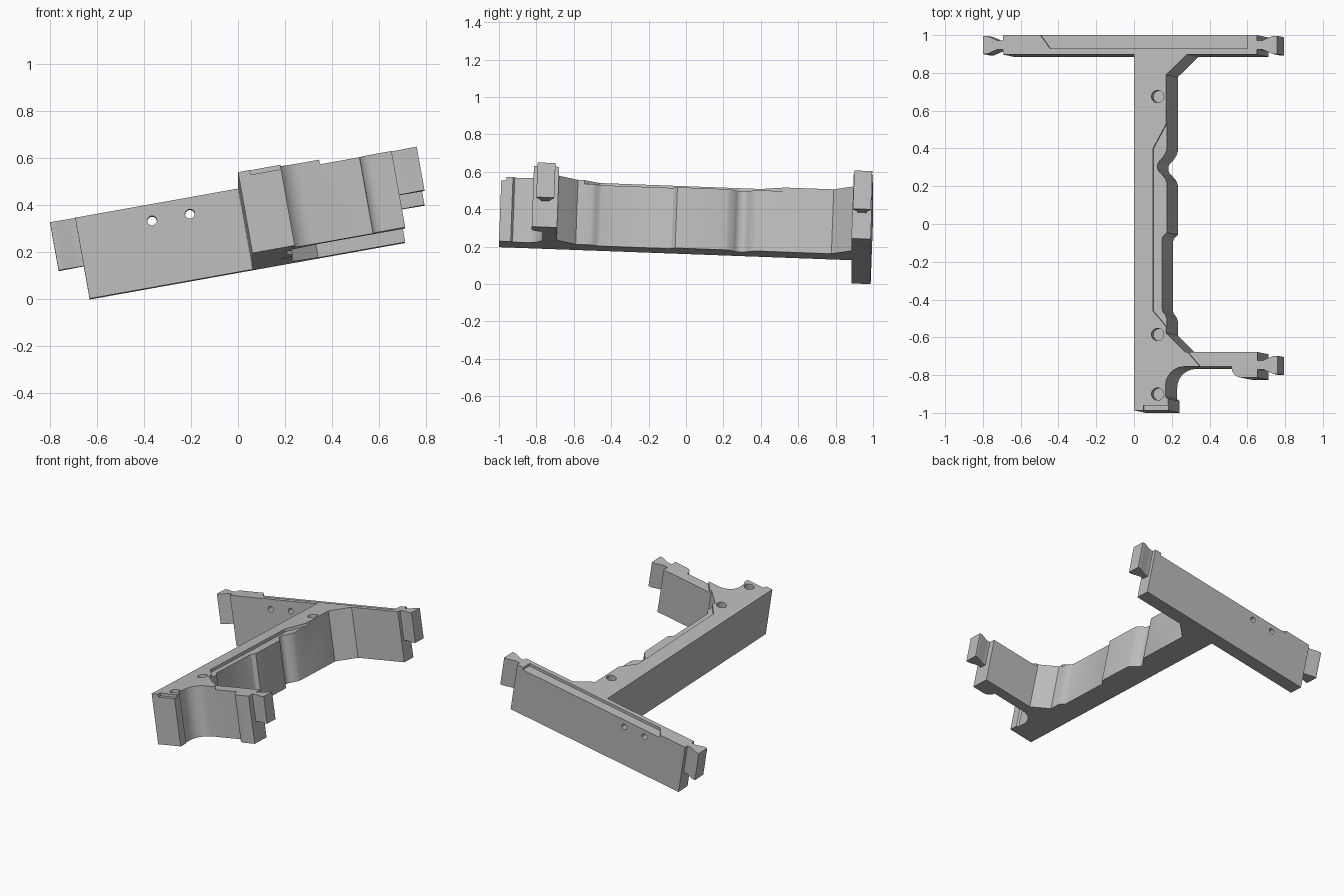
import bpy, bmesh, math
from mathutils import Vector

if "Cube" in bpy.data.objects:
    bpy.data.objects.remove(bpy.data.objects["Cube"])

H = 0.35                                   # depth of the frame
SX, SY, Z0 = 0.179, -0.037, 0.505          # slopes of the tilted top plane
N = Vector((-SX, -SY, 1)).normalized()

grey = bpy.data.materials.new("plain_grey")
grey.diffuse_color = (0.5, 0.5, 0.5, 1)
grey.use_nodes = True
grey.node_tree.nodes["Principled BSDF"].inputs["Base Color"].default_value = grey.diffuse_color


def place(x, y, h):
    """Point under plan position (x, y) of the top plane, at height h above the base."""
    return Vector((x, y, Z0 + SX * x + SY * y)) - N * (H - h)


def solid(name, ring_a, ring_b):
    bm = bmesh.new()
    a = [bm.verts.new(p) for p in ring_a]
    b = [bm.verts.new(p) for p in ring_b]
    bm.faces.new(a)
    bm.faces.new(b[::-1])
    for i in range(len(a)):
        j = (i + 1) % len(a)
        bm.faces.new((a[j], a[i], b[i], b[j]))
    bmesh.ops.recalc_face_normals(bm, faces=bm.faces)
    me = bpy.data.meshes.new(name)
    bm.to_mesh(me)
    bm.free()
    me.materials.append(grey)
    ob = bpy.data.objects.new(name, me)
    bpy.context.collection.objects.link(ob)
    return ob


def prism(name, pts, h0, h1):
    return solid(name, [place(x, y, h0) for x, y in pts], [place(x, y, h1) for x, y in pts])


def arc(cx, cy, r, a0, a1, n=8):
    return [(cx + r * math.cos(math.radians(a0 + (a1 - a0) * i / n)),
             cy + r * math.sin(math.radians(a0 + (a1 - a0) * i / n))) for i in range(n + 1)]


def combine(ob, tool, op):
    m = ob.modifiers.new(op.lower(), 'BOOLEAN')
    m.operation, m.solver, m.object = op, 'EXACT', tool
    bpy.context.view_layer.objects.active = ob
    bpy.ops.object.modifier_apply(modifier=m.name)
    bpy.data.objects.remove(tool)


# Frame outline: long bar, back wall and short front arm
outline = [(0, -0.987), (0.18, -0.987), (0.18, -0.925), (0.167, -0.915)]
outline += arc(0.267, -0.855, 0.10, 180, 90)                       # inner fillet
outline += [(0.515, -0.755)] + arc(0.565, -0.76, 0.052, 180, 270, 6)   # thicker arm end
outline += [(0.65, -0.812), (0.65, -0.677), (0.27, -0.677), (0.17, -0.577)]
outline += [(0.17, -0.50), (0.163, -0.48), (0.15, -0.465), (0.145, -0.45)]
outline += [(0.145, -0.08), (0.15, -0.065), (0.17, -0.045), (0.17, 0.22), (0.163, 0.24)]
outline += [(0.145, 0.262)] + arc(0.165, 0.305, 0.045, 240, 120) + [(0.163, 0.375), (0.17, 0.395)]
outline += [(0.17, 0.79), (0.28, 0.897), (0.65, 0.897), (0.65, 1.0)]
outline += [(-0.693, 1.0), (-0.693, 0.897), (0, 0.897)]
frame = prism("frame", outline, 0, H)

# Shallow ledges in the top: bar and arm, back wall, front end
ledges = [
    [(0.17, 0.53), (0.10, 0.40), (0.10, -0.46), (0.345, -0.75), (0.345, -0.95),
     (0.9, -0.95), (0.9, -0.60), (0.4, -0.60), (0.4, 0.53)],
    [(-0.51, 1.02), (-0.445, 0.93), (0.6, 0.93), (0.6, 1.02)],
    [(0.05, -1.1), (0.3, -1.1), (0.3, -0.96), (0.05, -0.96)],
]
for pts in ledges:
    combine(frame, prism("ledge_cutter", pts, H - 0.02, H + 0.05), 'DIFFERENCE')

# Blind screw holes in the bar
for y in (0.675, -0.585, -0.90):
    combine(frame, prism("hole_cutter", arc(0.125, y, 0.033, 0, 345, 23), H - 0.06, H + 0.05), 'DIFFERENCE')

# Holes through the back wall
for x in (-0.378, -0.217):
    ring = arc(x, 0.28, 0.02, 0, 340, 17)
    combine(frame, solid("pin_cutter", [place(u, 0.8, h) for u, h in ring],
                         [place(u, 1.1, h) for u, h in ring]), 'DIFFERENCE')

# Flared connector tongues on the wall ends and the arm end
for x, y, s, top in ((-0.693, 0.948, -1, H), (0.65, 0.948, 1, H), (0.65, -0.745, 1, H - 0.02)):
    pts = [(x - s * 0.03, y - 0.024), (x + s * 0.03, y - 0.024), (x + s * 0.085, y - 0.048),
           (x + s * 0.107, y - 0.048), (x + s * 0.107, y + 0.048), (x + s * 0.085, y + 0.048),
           (x + s * 0.03, y + 0.024), (x - s * 0.03, y + 0.024)]
    combine(frame, prism("connector", pts, 0.142, top), 'UNION')

# Soft shading on the fillets only
bpy.ops.object.select_all(action='DESELECT')
frame.select_set(True)
bpy.context.view_layer.objects.active = frame
bpy.ops.object.shade_smooth_by_angle(angle=math.radians(25))
